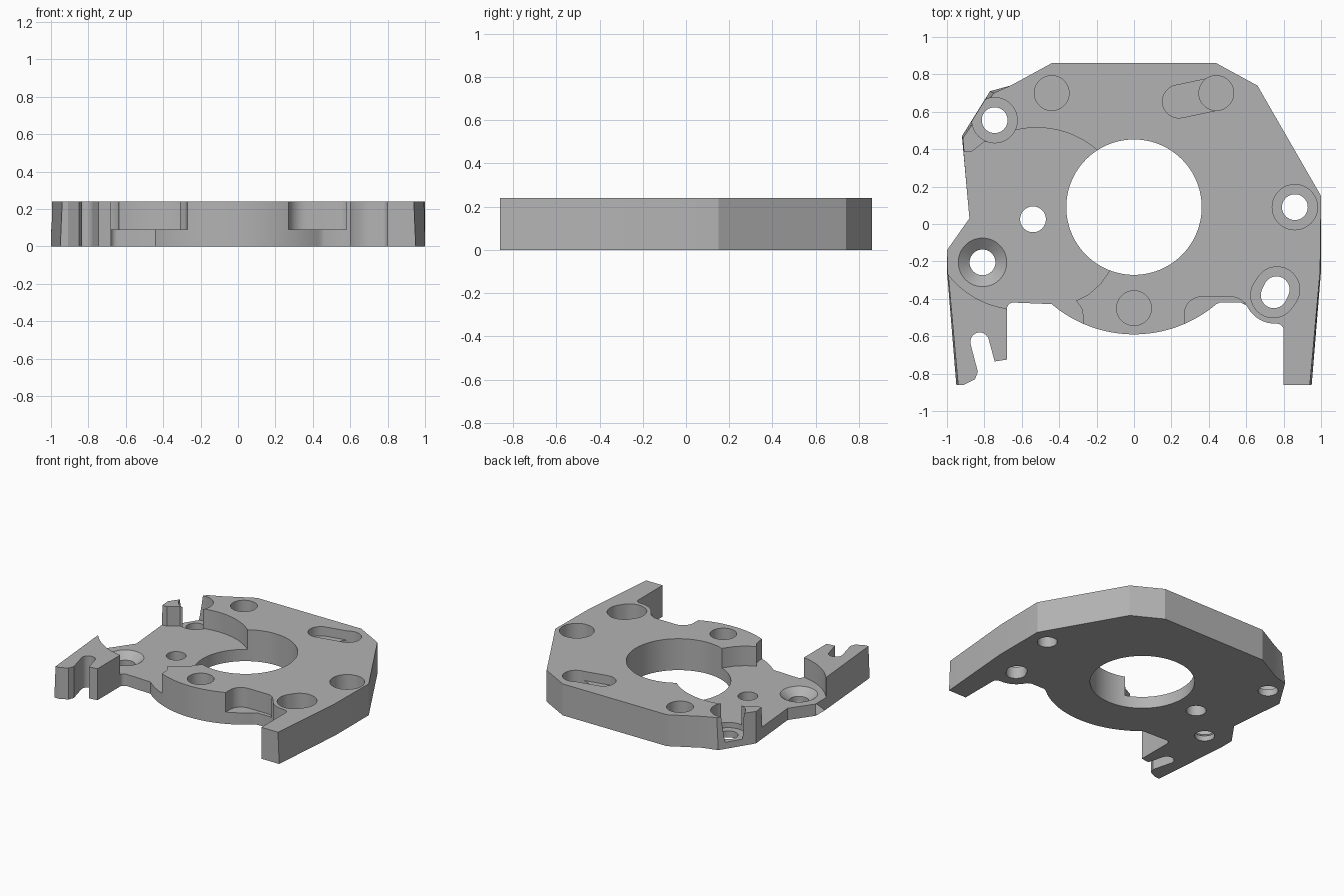
import bpy, bmesh, math
from math import sin, cos, pi, atan2

if "Cube" in bpy.data.objects:
    bpy.data.objects.remove(bpy.data.objects["Cube"], do_unlink=True)

H = 0.24        # plate thickness
FLOOR = 0.09    # recess floor
OVER = 0.3      # cutters end above the plate

grey = bpy.data.materials.new("machined grey")
grey.use_nodes = True
grey.diffuse_color = (0.45, 0.45, 0.45, 1)
grey.node_tree.nodes["Principled BSDF"].inputs["Base Color"].default_value = (0.45, 0.45, 0.45, 1)


def arc(cx, cy, r, a0, a1, n):
    """Points along an arc, angles in degrees."""
    angles = [math.radians(a0 + (a1 - a0) * i / n) for i in range(n + 1)]
    return [(cx + r * cos(a), cy + r * sin(a)) for a in angles]


def prism(name, low, z0, z1, high=None):
    """Solid between a lower outline and an upper one."""
    bm = bmesh.new()
    a = [bm.verts.new((x, y, z0)) for x, y in low]
    b = [bm.verts.new((x, y, z1)) for x, y in (high or low)]
    bm.faces.new(a)
    bm.faces.new(b)
    for i in range(len(a)):
        j = (i + 1) % len(a)
        bm.faces.new((a[i], a[j], b[j], b[i]))
    bmesh.ops.recalc_face_normals(bm, faces=bm.faces)
    mesh = bpy.data.meshes.new(name)
    bm.to_mesh(mesh)
    bm.free()
    mesh.materials.append(grey)
    obj = bpy.data.objects.new(name, mesh)
    bpy.context.collection.objects.link(obj)
    return obj


def slot(p, q, r, n=20):
    """Stadium outline from p to q."""
    d = math.degrees(atan2(q[1] - p[1], q[0] - p[0]))
    return arc(*p, r, d + 90, d + 270, n) + arc(*q, r, d - 90, d + 90, n)


def circle(x, y, r, n=48):
    return arc(x, y, r, 0, 360, n)[:-1]


# Plate outline, counterclockwise from the back left corner
outline = [(0.44, 0.86), (-0.44, 0.86), (-0.66, 0.74), (-0.77, 0.71), (-0.92, 0.47),
           (-0.88, 0.03), (-1, -0.14), (-1, -0.25), (-0.95, -0.86), (-0.91, -0.86),
           (-0.85, -0.83), (-0.835, -0.79)]
outline += arc(-0.825, -0.63, 0.05, 195, 10, 14)             # notch in the short leg
outline += [(-0.745, -0.735), (-0.68, -0.725)]
outline += arc(-0.645, -0.455, 0.035, 180, 90, 6)
outline += arc(0, 0.09, 0.68, 229.7, 310.3, 40)              # round front edge
outline += [(0.46, -0.42), (0.57, -0.42)]
outline += arc(0.755, -0.365, 0.168, 205, 270, 10)           # scallop by the long leg
outline += arc(0.765, -0.568, 0.035, 90, 0, 6)
outline += [(0.8, -0.86), (0.95, -0.86), (1, -0.25), (1, 0.15), (0.66, 0.74)]

# Slightly drawn-in corners on the upper outline
drawn = {(-0.77, 0.71): (-0.75, 0.70), (-0.92, 0.47): (-0.915, 0.46),
         (-0.95, -0.86): (-0.94, -0.86), (0.95, -0.86): (0.94, -0.86),
         (-1, -0.25): (-0.995, -0.25), (1, -0.25): (0.995, -0.25)}
plate = prism("mounting_plate", outline, 0, H, [drawn.get(p, p) for p in outline])

cutters = []


def cut(low, z0, high=None, z1=OVER):
    cutters.append(prism("cutter", low, z0, z1, high))


# Large recess on the left side
recess = arc(-0.52, 0.02, 0.495, 49, 103, 16)
recess += [(-0.68, 0.46), (-0.74, 0.435), (-0.80, 0.44), (-0.87, 0.385), (-1.1, 0.385), (-1.1, -0.1),
           (-1.0, -0.17)]
recess += arc(-0.61, 0.03, 0.487, 212, 261, 12)
recess += [(-0.6, -0.52), (-0.45, -0.65), (-0.27, -0.65), (-0.27, -0.5), (-0.28, -0.45), (-0.31, -0.41),
           (-0.24, -0.375), (-0.18, -0.32), (-0.13, -0.25), (0, 0), (-0.05, 0.25)]
cut(recess, FLOOR)

# Pocket at the front edge on the right
cut([(0.27, -0.7), (0.27, -0.5)] + arc(0.36, -0.48, 0.09, 170, 90, 8)
    + arc(0.52, -0.48, 0.09, 90, 40, 8) + [(0.6, -0.425), (0.45, -0.425), (0.45, -0.7)], FLOOR)

# Bore and through holes
cut(circle(0, 0.09, 0.362, 96), -0.1)
for x, y in [(-0.745, 0.555), (-0.81, -0.205), (-0.54, 0.025), (0.86, 0.09)]:
    cut(circle(x, y, 0.069), -0.1)
cut(slot((0.748, -0.38), (0.762, -0.35), 0.07), -0.1)

# Counterbores
cut(circle(-0.745, 0.555, 0.121), 0.05)
cut(circle(0.86, 0.09, 0.121), FLOOR)
cut(slot((0.745, -0.38), (0.765, -0.35), 0.121), FLOOR)

# Countersink beside the short leg
cut(circle(-0.81, -0.205, 0.069), 0.04, circle(-0.81, -0.205, 0.131), FLOOR + 0.001)
cut(circle(-0.81, -0.205, 0.131), FLOOR)

# Blind holes and the shallow slot
for x, y in [(-0.44, 0.7), (0.44, 0.7), (0, -0.45)]:
    cut(circle(x, y, 0.093), FLOOR)
cut(slot((0.24, 0.655), (0.43, 0.695), 0.088), 0.17)

# Carve everything out of the plate
bpy.context.view_layer.objects.active = plate
plate.select_set(True)
for c in cutters:
    mod = plate.modifiers.new("cut", "BOOLEAN")
    mod.operation = "DIFFERENCE"
    mod.solver = "EXACT"
    mod.object = c
    bpy.ops.object.modifier_apply(modifier=mod.name)
    bpy.data.objects.remove(c, do_unlink=True)
bpy.ops.object.shade_smooth_by_angle(angle=math.radians(25))
